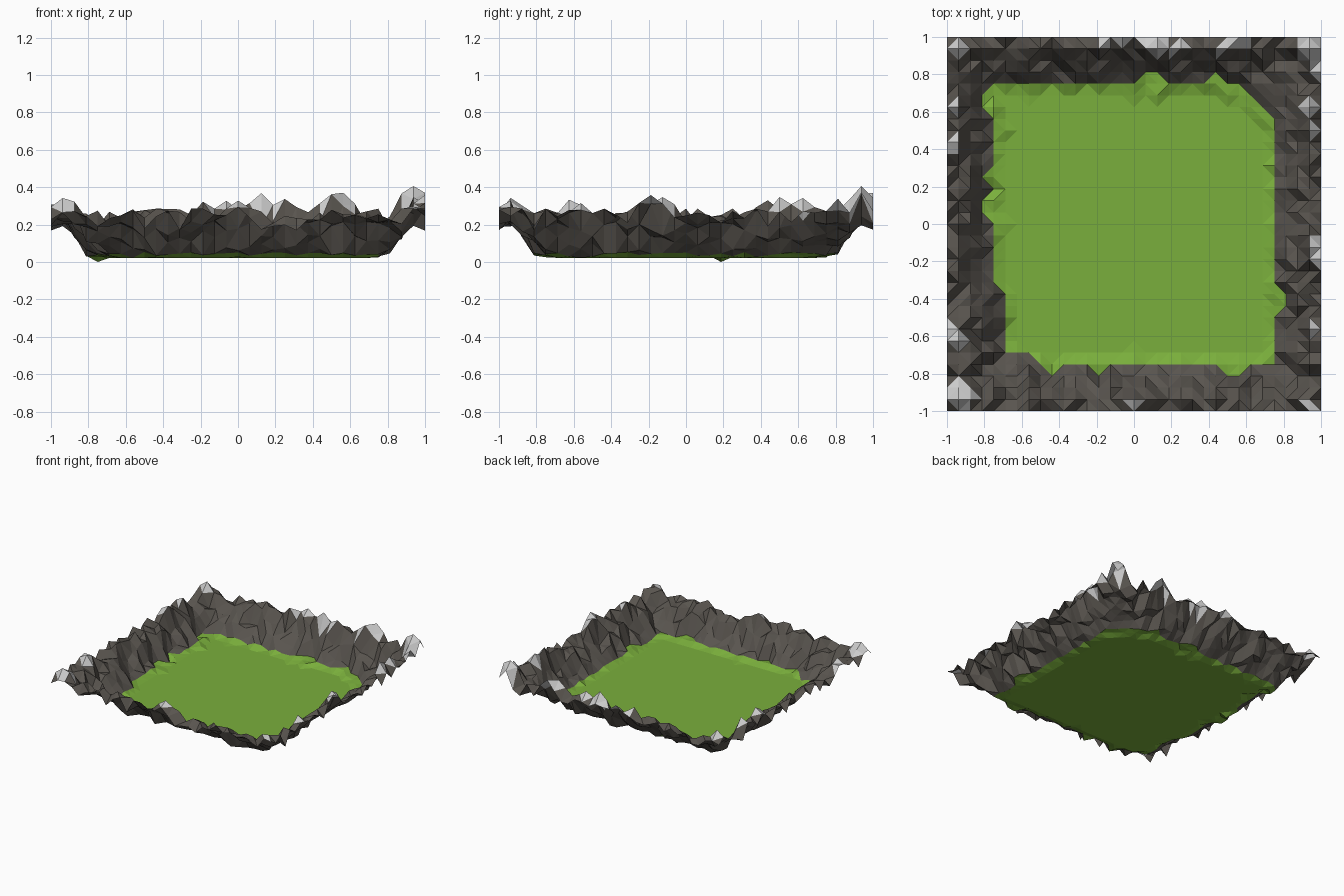
import bpy, bmesh, math, random

if "Cube" in bpy.data.objects:
    bpy.data.objects.remove(bpy.data.objects["Cube"])

random.seed(11)
N = 32
STEP = 2 / N

# Snowy summits on the rim: x, y, summit height
PEAKS = [(-0.94, 0.94, .34), (-0.94, 0.62, .33), (-0.94, 0.44, .335), (-0.94, -0.62, .34),
         (-1, -0.56, .31), (-0.94, -0.94, .345), (-0.88, -0.94, .33), (-0.19, 0.94, .325),
         (-0.06, 1, .33), (0.125, 0.94, .37), (0.25, 0.94, .34), (0.5, 0.94, .365),
         (0.5625, 1, .37), (0.94, 0.94, .41), (1, 0.81, .34), (0.94, 0.625, .345),
         (0.94, 0.5, .35), (0.94, -0.125, .35), (1, -0.19, .36), (0.94, -0.56, .32),
         (0, -0.94, .33), (0.94, -0.94, .30), (-0.4, -0.94, .29), (-0.5, 0.94, .28)]
# Grassy notches cut into the foot of the wall
NOTCHES = [(0.0625, 0.8125), (0.125, 0.8125), (0.4375, 0.8125), (0.8125, -0.375),
           (0.8125, -0.4375), (0.5, -0.8125), (0.5625, -0.8125), (-0.8125, 0.0625),
           (-0.8125, 0.125), (-0.8125, 0.25), (-0.8125, 0.625), (-0.8125, 0.6875),
           (-0.4375, -0.8125), (-0.1875, -0.8125)]
# Wall cross-section: distance from the centre, height
PROFILE = [(0, .022), (0.6875, .022), (0.75, .035), (0.8125, .095),
           (0.875, .17), (0.9375, .24), (1.0, .24)]


def near(x, y, points):
    return any(math.hypot(x - a, y - b) < 0.03 for a, b in points)


def ring_distance(x, y):
    d = max(abs(x), abs(y))
    if d < 0.9:
        d = max(d, min(0.9, (x + y) * 0.577))       # clipped back right corner
        if x < -0.65 and -0.72 < y < -0.36:          # wall creeps in at front left
            d += 0.05
        if y < -0.65 and x < -0.56:
            d += 0.05
    return min(d, 1)


def profile_height(d):
    for (a, za), (b, zb) in zip(PROFILE, PROFILE[1:]):
        if d <= b:
            return za + (zb - za) * (d - a) / (b - a)
    return PROFILE[-1][1]


def height(x, y):
    if near(x, y, [(-0.75, 0.1875)]):
        return 0.0
    d = ring_distance(x, y)
    if near(x, y, NOTCHES):
        return random.uniform(.03, .05)
    z = profile_height(d)
    if d > 0.97:
        z += random.uniform(-.075, .06)
    elif d > 0.85:
        z += random.uniform(-.05, .05)
    elif d > 0.78:
        z += random.uniform(-.035, .045)
    elif d > 0.72:
        z += random.uniform(-.012, .018)
    elif d > 0.66 and random.random() < 0.15:
        z += random.uniform(0, .02)
    if d > 0.9:
        z = min(z, .285)
        for a, b, top in PEAKS:
            r = math.hypot(x - a, y - b)
            if r < 0.08:
                z = max(z, top - random.uniform(.6, 1.4) * r)
    return max(z, .012)


def material(name, rgb):
    m = bpy.data.materials.new(name)
    m.diffuse_color = (*rgb, 1)
    m.use_nodes = True
    m.node_tree.nodes["Principled BSDF"].inputs["Base Color"].default_value = m.diffuse_color
    return m


# Height-field grid
bm = bmesh.new()
grid = []
for j in range(N + 1):
    row = []
    for i in range(N + 1):
        x, y = -1 + i * STEP, -1 + j * STEP
        row.append(bm.verts.new((x, y, height(x, y))))
    grid.append(row)
for j in range(N):
    for i in range(N):
        bm.faces.new((grid[j][i], grid[j][i + 1], grid[j + 1][i + 1], grid[j + 1][i]))
bmesh.ops.triangulate(bm, faces=bm.faces[:], quad_method='BEAUTY')

# Grass on the floor, rock on the walls, snow on the summits
for f in bm.faces:
    zs = [v.co.z for v in f.verts]
    if max(zs) < .058:
        f.material_index = 0
    elif sum(zs) / 3 > .28:
        f.material_index = 2
    else:
        f.material_index = 1
    f.smooth = False

mesh = bpy.data.meshes.new("valley_terrain")
bm.to_mesh(mesh)
bm.free()
terrain = bpy.data.objects.new("valley_terrain", mesh)
bpy.context.collection.objects.link(terrain)
for m in (material("grass", (0.195, 0.43, 0.045)),
          material("rock", (0.1, 0.09, 0.078)),
          material("snow", (0.6, 0.6, 0.62))):
    mesh.materials.append(m)
